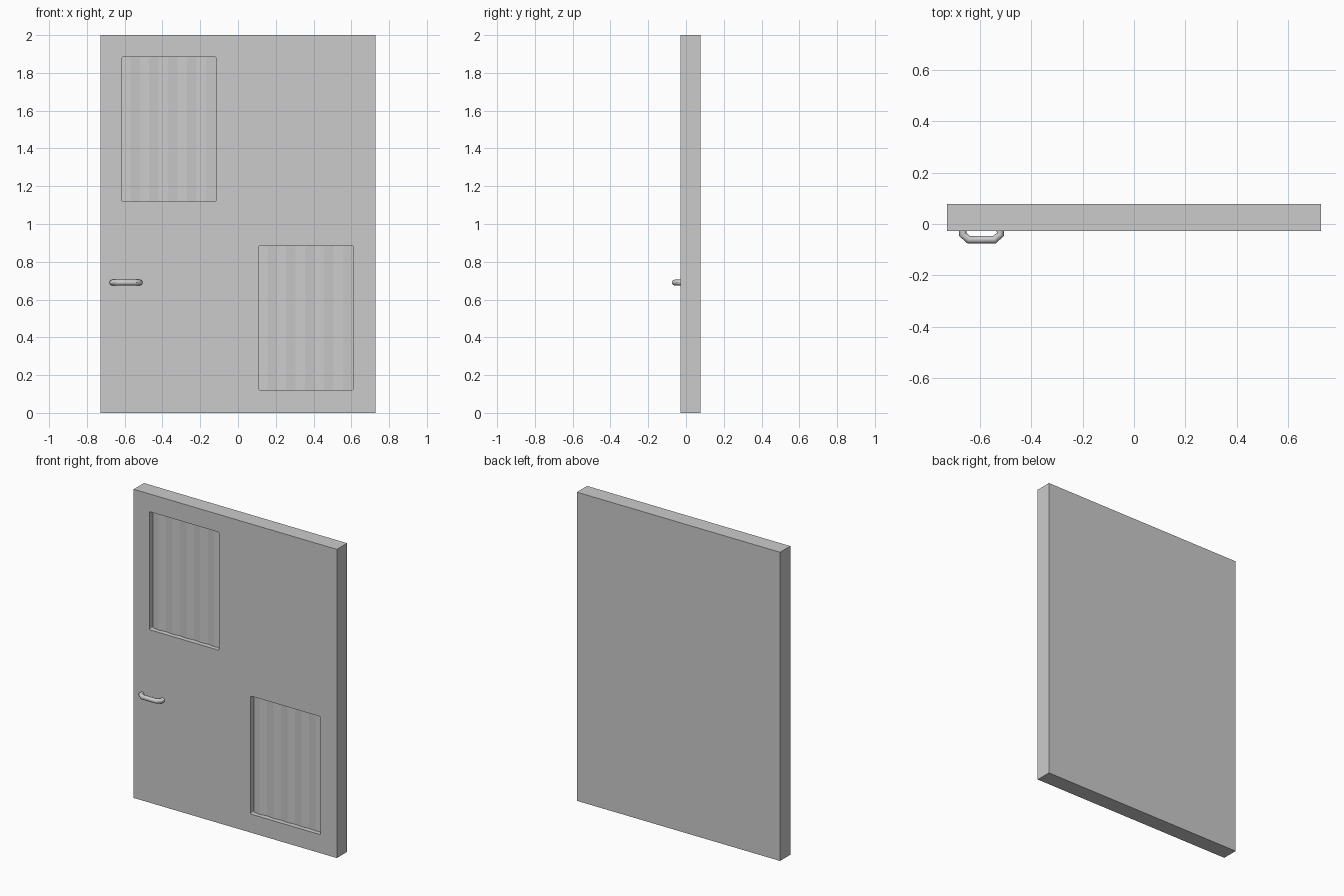
import bpy, bmesh, math
from mathutils import Matrix, Vector

if "Cube" in bpy.data.objects:
    bpy.data.objects.remove(bpy.data.objects["Cube"])

FRONT, BACK = -0.028, 0.077
HALF_W, HEIGHT = 0.728, 2.0
PANEL_W, PANEL_H, DEPTH = 0.5, 0.765, 0.04

grey = bpy.data.materials.new("plain grey")
grey.use_nodes = True
grey.diffuse_color = (0.6, 0.6, 0.6, 1)
grey.node_tree.nodes["Principled BSDF"].inputs["Base Color"].default_value = (0.6, 0.6, 0.6, 1)


def make_object(name, bm):
    bmesh.ops.recalc_face_normals(bm, faces=bm.faces)
    mesh = bpy.data.meshes.new(name)
    bm.to_mesh(mesh)
    bm.free()
    mesh.materials.append(grey)
    obj = bpy.data.objects.new(name, mesh)
    bpy.context.collection.objects.link(obj)
    return obj


def box(name, lo, hi, corner=0.0):
    bm = bmesh.new()
    lo, hi = Vector(lo), Vector(hi)
    size = Matrix.Diagonal((*(hi - lo), 1))
    bmesh.ops.create_cube(bm, size=1, matrix=Matrix.Translation((lo + hi) / 2) @ size)
    if corner:
        # Round only the edges that run through the door's thickness
        edges = [e for e in bm.edges if abs(e.verts[0].co.y - e.verts[1].co.y) > 0.01]
        bmesh.ops.bevel(bm, geom=edges, offset=corner, segments=3, profile=0.5, affect='EDGES')
    return make_object(name, bm)


def cut(target, cutter):
    mod = target.modifiers.new("recess", 'BOOLEAN')
    mod.operation, mod.solver, mod.object = 'DIFFERENCE', 'EXACT', cutter
    bpy.context.view_layer.objects.active = target
    bpy.ops.object.modifier_apply(modifier=mod.name)
    bpy.data.objects.remove(cutter)


def corrugated_panel(name, cx, z0):
    # Vertical folds, closed into a thin sheet sitting in the recess
    folds, fold_w = 10, PANEL_W / 10
    xs = [cx - PANEL_W / 2] + [cx - PANEL_W / 2 + fold_w * (i + 0.9) for i in range(folds - 1)]
    xs.append(cx + PANEL_W / 2)
    bm = bmesh.new()
    previous = None
    for i, x in enumerate(xs):
        y = FRONT + (0.027 if i % 2 else 0.034)
        pair = [bm.verts.new((x, y, z)) for z in (z0, z0 + PANEL_H)]
        if previous:
            bm.faces.new((previous[0], pair[0], pair[1], previous[1]))
        previous = pair
    obj = make_object(name, bm)
    if obj.data.polygons[0].normal.y > 0:
        obj.data.flip_normals()
    return obj


# Door slab with two recessed, corrugated panels
door = box("door_slab", (-HALF_W, FRONT, 0), (HALF_W, BACK, HEIGHT))
for label, cx, z0 in (("upper", -0.365, 1.12), ("lower", 0.36, 0.12)):
    half = PANEL_W / 2
    cutter = box("recess_cutter", (cx - half, FRONT - 0.05, z0),
                 (cx + half, FRONT + DEPTH, z0 + PANEL_H), 0.008)
    cut(door, cutter)
    corrugated_panel(label + "_corrugated_panel", cx, z0)

# Pull handle: round tube with angled corners
curve = bpy.data.curves.new("pull_handle", 'CURVE')
curve.dimensions = '3D'
curve.bevel_depth = 0.015
curve.bevel_resolution = 4
curve.use_fill_caps = True
side = [(0.073, -0.015), (0.073, -0.041), (0.05, -0.061)]
path = [(-x, y) for x, y in side] + side[::-1]
spline = curve.splines.new('POLY')
spline.points.add(len(path) - 1)
for point, (x, y) in zip(spline.points, path):
    point.co = (x - 0.593, y, 0.69, 1)
curve.materials.append(grey)
handle = bpy.data.objects.new("pull_handle", curve)
bpy.context.collection.objects.link(handle)
bpy.ops.object.select_all(action='DESELECT')
handle.select_set(True)
bpy.context.view_layer.objects.active = handle
bpy.ops.object.convert(target='MESH')
bpy.ops.object.shade_smooth_by_angle(angle=math.radians(35))
